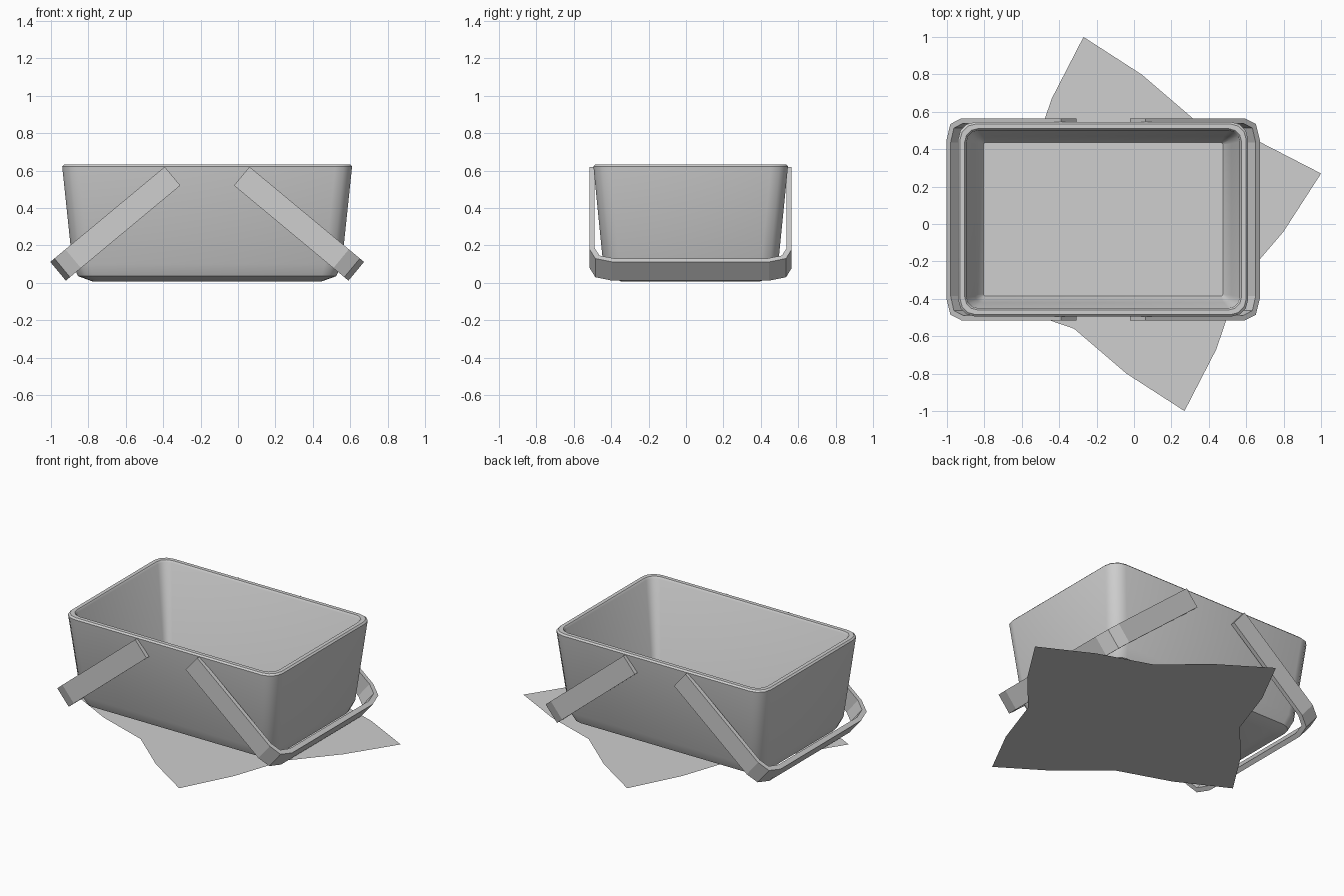
import bpy, bmesh, math
from mathutils import Vector

if "Cube" in bpy.data.objects:
    bpy.data.objects.remove(bpy.data.objects["Cube"])

CX, CY = -0.165, 0.025          # centre of the basket

grey = bpy.data.materials.new("light grey")
grey.diffuse_color = (0.62, 0.62, 0.62, 1)
grey.use_nodes = True
grey.node_tree.nodes["Principled BSDF"].inputs["Base Color"].default_value = grey.diffuse_color


def make(name, bm, smooth=None, recalc=True):
    if recalc:
        bmesh.ops.recalc_face_normals(bm, faces=bm.faces)
    me = bpy.data.meshes.new(name)
    bm.to_mesh(me)
    bm.free()
    me.materials.append(grey)
    if smooth:
        me.shade_smooth()
        me.set_sharp_from_angle(angle=math.radians(smooth))
    ob = bpy.data.objects.new(name, me)
    bpy.context.collection.objects.link(ob)
    return ob


def rounded_ring(bm, hx, hy, z, r, seg=3):
    ring = []
    for k, (sx, sy) in enumerate([(1, 1), (-1, 1), (-1, -1), (1, -1)]):
        for i in range(seg + 1):
            a = math.pi / 2 * (k + i / seg)
            ring.append(bm.verts.new((CX + sx * (hx - r) + r * math.cos(a),
                                      CY + sy * (hy - r) + r * math.sin(a), z)))
    return ring


# basket: stacked rounded rectangles, up the outside, over the rim, down inside
bm = bmesh.new()
sections = [(0.61, 0.37, 0.006, 0.05), (0.69, 0.44, 0.035, 0.08), (0.72, 0.468, 0.10, 0.09),
            (0.775, 0.52, 0.622, 0.09), (0.765, 0.51, 0.632, 0.085),
            (0.74, 0.485, 0.632, 0.07), (0.73, 0.475, 0.62, 0.06),
            (0.685, 0.445, 0.11, 0.04), (0.64, 0.41, 0.05, 0.01)]
rings = [rounded_ring(bm, *s) for s in sections]
n = len(rings[0])
for a, b in zip(rings, rings[1:]):
    for i in range(n):
        j = (i + 1) % n
        bm.faces.new((a[i], a[j], b[j], b[i]))
bm.faces.new(rings[0][::-1])
bm.faces.new(rings[-1])
make("basket", bm, smooth=40)


# folded handles: U-shaped straps, lowered to each side
def handle(name, side):
    bm = bmesh.new()
    along = Vector((0.77, 0, -0.64))
    across = Vector((0.64, 0, 0.77))
    start = Vector((0.02 - CX, 0, 0.57))
    half_out = [(0, 0.54), (0.69, 0.54), (0.766, 0.51), (0.795, 0.42)]
    half_in = [(0, 0.513), (0.68, 0.513), (0.742, 0.488), (0.765, 0.41)]
    loops = []
    for half in (half_out, half_in):
        path = [(u, -y) for u, y in half] + [(u, y) for u, y in reversed(half)]
        for w in (-0.065, 0.065):
            loop = []
            for u, y in path:
                p = start + along * u + across * w
                loop.append(bm.verts.new((CX + side * p.x, CY + y, p.z)))
            loops.append(loop)
    order = [loops[0], loops[1], loops[3], loops[2]]
    for i in range(7):
        for k in range(4):
            a, b = order[k], order[(k + 1) % 4]
            bm.faces.new((a[i], a[i + 1], b[i + 1], b[i]))
    for i in (0, 7):
        bm.faces.new([l[i] for l in order])
    make(name, bm)


handle("right_handle", 1)
handle("left_handle", -1)

# cloth: flat sheet with curved edges, same edge repeated four times
bm = bmesh.new()
edge = [(-0.27, 1.0), (0.04, 0.80), (0.32, 0.56), (0.67, 0.44)]
outline = []
for k in range(4):
    for x, y in edge:
        for _ in range(k):
            x, y = y, -x
        outline.append(bm.verts.new((x, y, 0)))
centre = bm.verts.new((0, 0, 0))
for i in range(len(outline)):
    bm.faces.new((centre, outline[(i + 1) % len(outline)], outline[i]))
make("cloth", bm, recalc=False)
